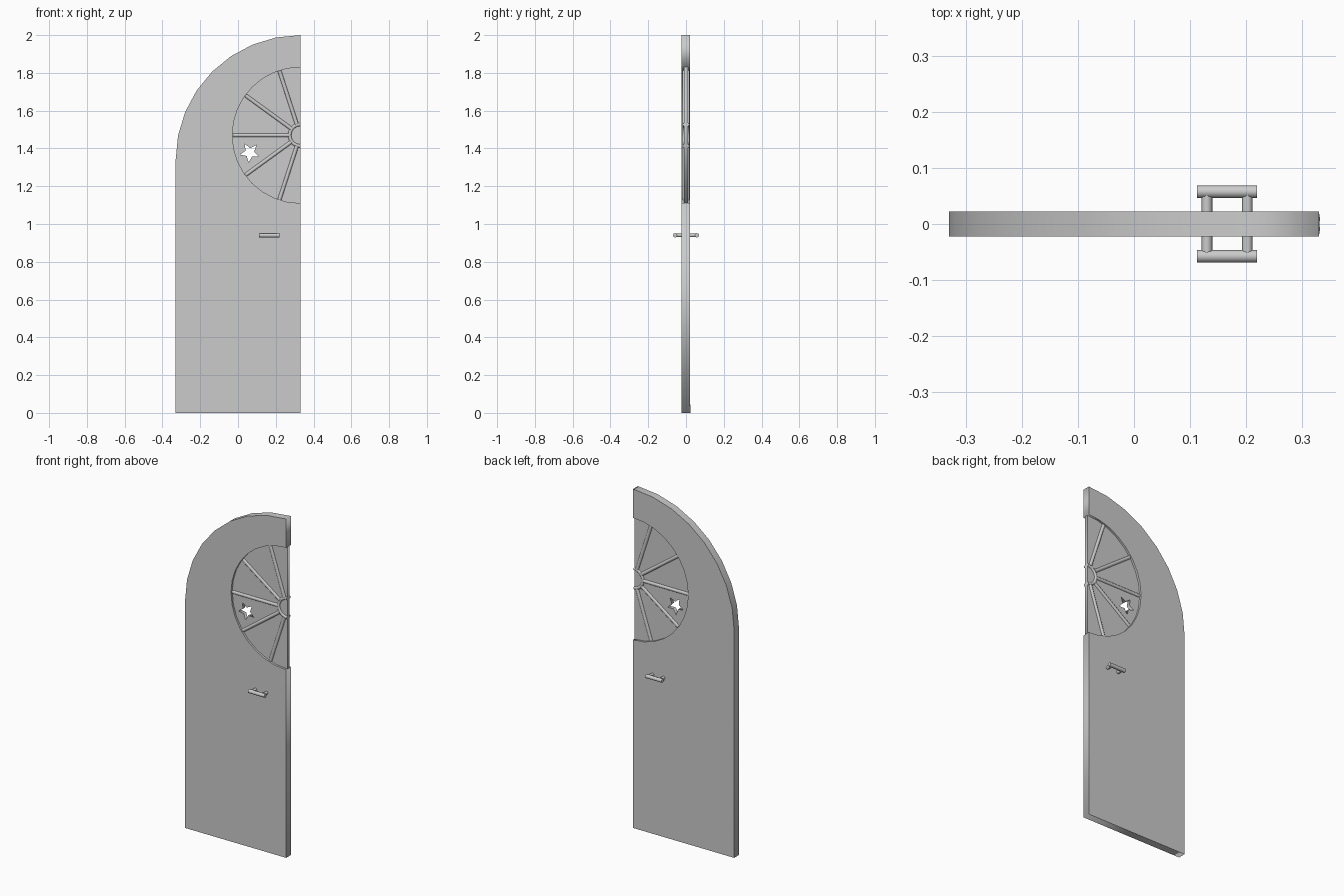
import bpy
from math import sin, cos, pi, radians
from mathutils import Vector

if "Cube" in bpy.data.objects:
    bpy.data.objects.remove(bpy.data.objects["Cube"])

EDGE = 0.33          # straight edge of the door leaf
WIN_Z, WIN_R = 1.47, 0.36


def arc(cx, cz, r, a0, a1, n):
    return [(cx + r * cos(radians(a0 + (a1 - a0) * i / n)),
             cz + r * sin(radians(a0 + (a1 - a0) * i / n))) for i in range(n + 1)]


def to_mesh(obj):
    bpy.ops.object.select_all(action='DESELECT')
    obj.select_set(True)
    bpy.context.view_layer.objects.active = obj
    bpy.ops.object.convert(target='MESH')
    return bpy.context.object


def plate(name, outlines, half):
    """Filled x-z outlines (inner ones become holes), thickened along y."""
    cu = bpy.data.curves.new(name, 'CURVE')
    cu.dimensions = '2D'
    cu.fill_mode = 'BOTH'
    cu.extrude = half
    for pts in outlines:
        sp = cu.splines.new('POLY')
        sp.points.add(len(pts) - 1)
        for p, (x, z) in zip(sp.points, pts):
            p.co = (x, z, 0, 1)
        sp.use_cyclic_u = True
    ob = bpy.data.objects.new(name, cu)
    bpy.context.collection.objects.link(ob)
    ob.rotation_euler = (pi / 2, 0, 0)
    return to_mesh(ob)


def rod(name, pts, r, res=2):
    """Round rod along a path of 3D points."""
    cu = bpy.data.curves.new(name, 'CURVE')
    cu.dimensions = '3D'
    cu.bevel_depth = r
    cu.bevel_resolution = res
    cu.use_fill_caps = True
    sp = cu.splines.new('POLY')
    sp.points.add(len(pts) - 1)
    for p, co in zip(sp.points, pts):
        p.co = (*co, 1)
    ob = bpy.data.objects.new(name, cu)
    bpy.context.collection.objects.link(ob)
    ob = to_mesh(ob)
    bpy.ops.object.shade_smooth_by_angle(angle=radians(50))
    return ob


# Door leaf: quarter-arch top with a half-round window notch
leaf = [(EDGE, 0), (-EDGE, 0)]
leaf += arc(EDGE, 1.34, 0.66, 180, 90, 8)
leaf += arc(EDGE, WIN_Z, WIN_R, 90, 270, 16)
plate("door_leaf", [leaf], 0.0225)

# Window pane with a star-shaped hole
star = []
for i in range(10):
    r = 0.053 if i % 2 == 0 else 0.024
    a = radians(264 + 36 * i)
    star.append((0.062 + r * cos(a), 1.378 + r * sin(a)))
plate("window_pane", [arc(EDGE, WIN_Z, WIN_R, 90, 270, 16), star], 0.0105)

for side, s in (("front", -1), ("back", 1)):
    # Radiating window bars and their half-round hub
    y = s * 0.009
    for i, deg in enumerate((108, 144, 180, 216, 252)):
        d = Vector((cos(radians(deg)), 0, sin(radians(deg))))
        c = Vector((EDGE, y, WIN_Z))
        rod(f"window_bar_{side}_{i}", [c + d * 0.06, c + d * 0.357], 0.0105)
    rod(f"window_hub_{side}",
        [(x, y, z) for x, z in arc(EDGE, WIN_Z, 0.057, 90, 270, 12)], 0.0095)

    # Door handle: grip on two posts
    y = s * 0.0575
    rod(f"handle_grip_{side}", [(0.112, y, 0.94), (0.219, y, 0.94)], 0.0115)
    for i, x in enumerate((0.13, 0.202)):
        rod(f"handle_post_{side}_{i}", [(x, s * 0.02, 0.94), (x, y, 0.94)], 0.0095)
